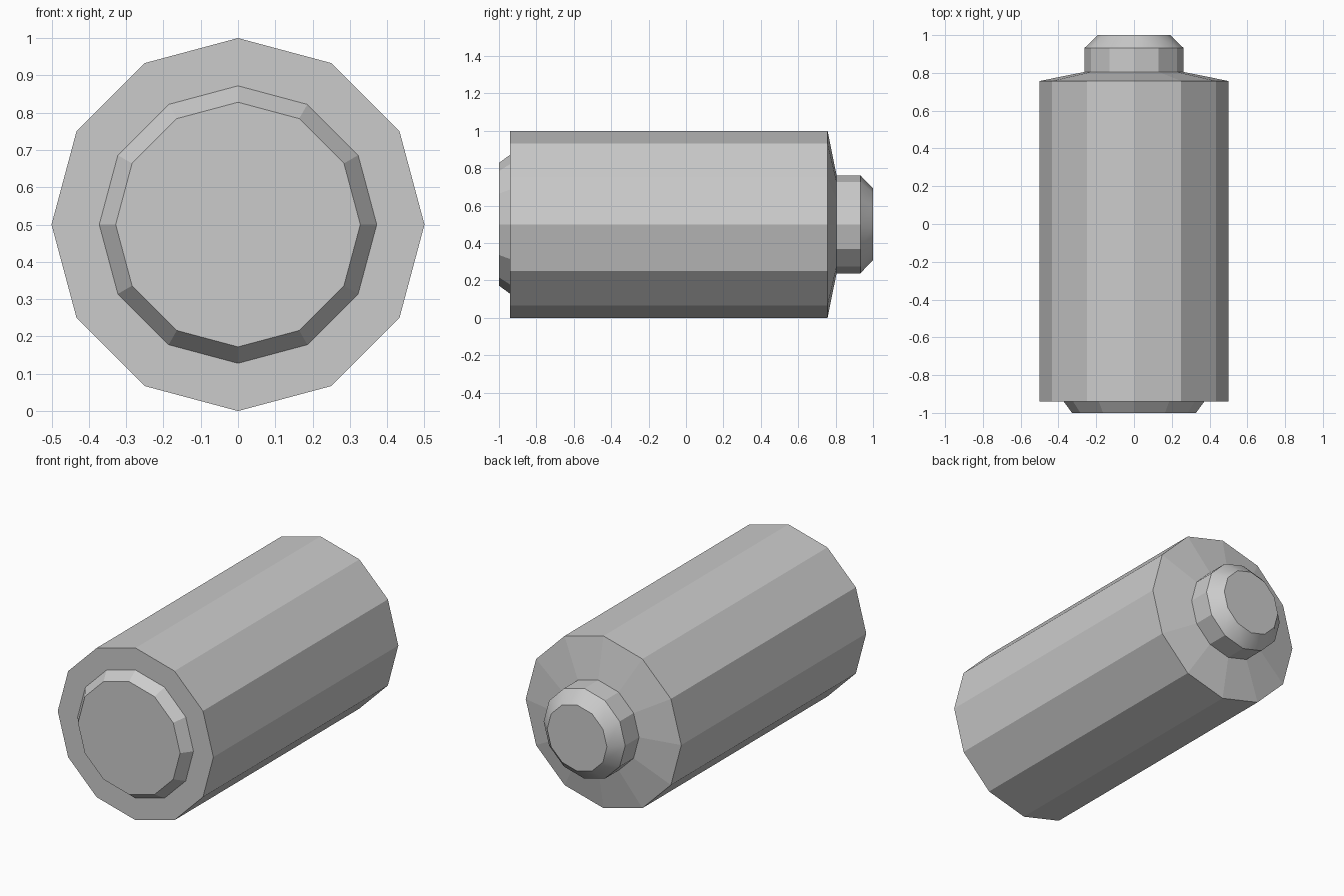
import bpy, bmesh
from math import cos, sin, pi

if "Cube" in bpy.data.objects:
    bpy.data.objects.remove(bpy.data.objects["Cube"])

SIDES = 12
AXIS_Z = 0.5


def lathe(name, profile, cap_start=False, cap_end=False, smooth_bands=()):
    """Spin (radius, y) points, listed front to back, around the long axis."""
    bm = bmesh.new()
    rings = [[bm.verts.new((r * cos(2 * pi * i / SIDES), y,
                            AXIS_Z + r * sin(2 * pi * i / SIDES)))
              for i in range(SIDES)] for r, y in profile]
    for b, (lo, hi) in enumerate(zip(rings, rings[1:])):
        for i in range(SIDES):
            j = (i + 1) % SIDES
            face = bm.faces.new((lo[i], hi[i], hi[j], lo[j]))
            face.smooth = b in smooth_bands
    if cap_start:
        bm.faces.new(rings[0])
    if cap_end:
        bm.faces.new(rings[-1][::-1])
    mesh = bpy.data.meshes.new(name)
    bm.to_mesh(mesh)
    bm.free()
    obj = bpy.data.objects.new(name, mesh)
    bpy.context.collection.objects.link(obj)
    return obj


# Main barrel with flat front rim and shallow rear cone
lathe("barrel", [(0.372, -0.94), (0.5, -0.94), (0.5, 0.757), (0.262, 0.805)])

# Tapered front contact
lathe("front_contact", [(0.328, -1.0), (0.372, -0.94)], cap_start=True)

# Rear terminal with a smooth bevelled tip
lathe("rear_terminal", [(0.262, 0.805), (0.262, 0.932), (0.192, 1.0)],
      cap_end=True, smooth_bands=(1,))
